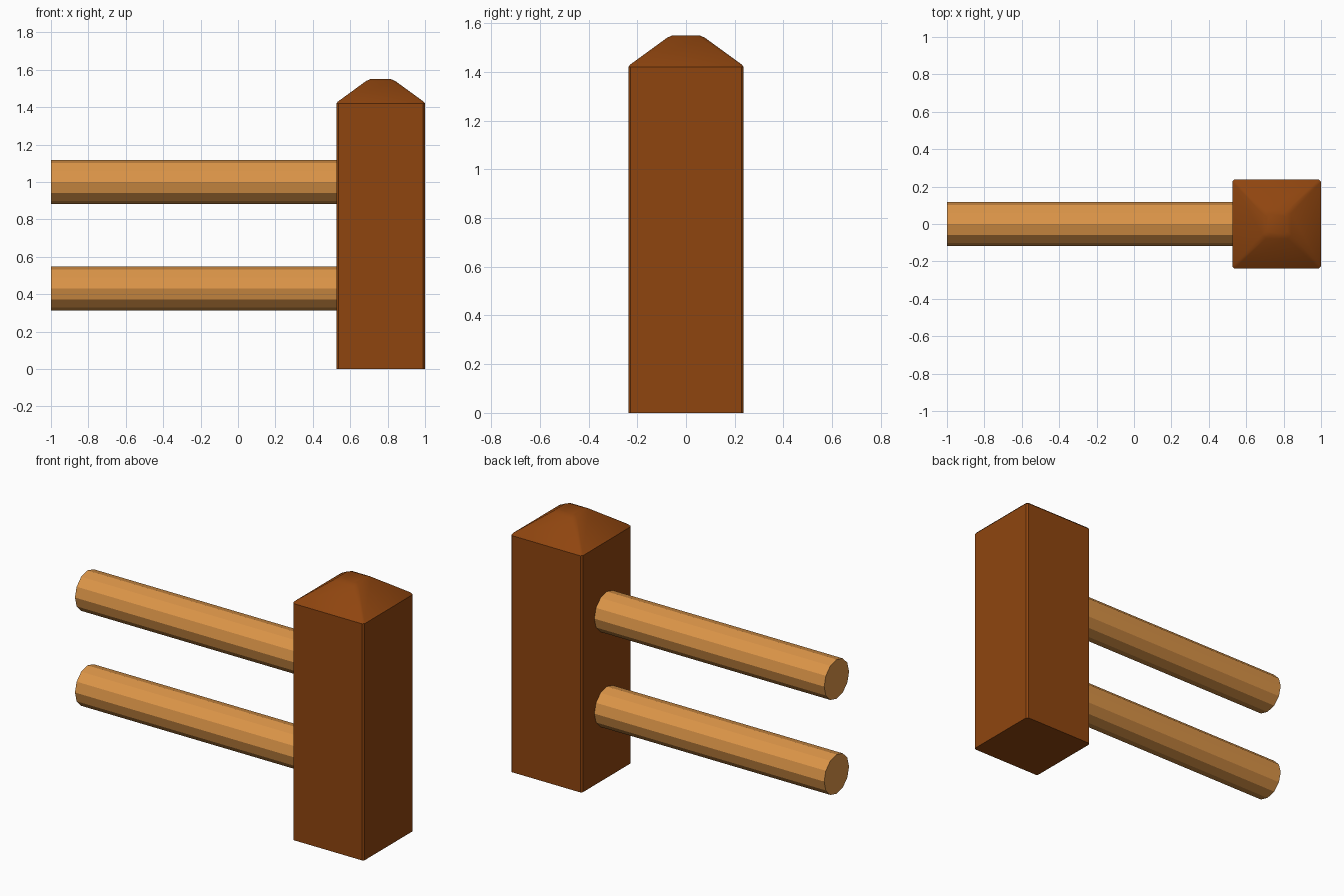
import bpy, bmesh, math
from mathutils import Matrix

if "Cube" in bpy.data.objects:
    bpy.data.objects.remove(bpy.data.objects["Cube"])


def material(name, srgb):
    m = bpy.data.materials.new(name)
    lin = [((c / 255 + 0.055) / 1.055) ** 2.4 for c in srgb]
    m.diffuse_color = (*lin, 1)
    m.use_nodes = True
    m.node_tree.nodes["Principled BSDF"].inputs["Base Color"].default_value = m.diffuse_color
    return m


dark = material("dark brown wood", (143, 69, 15))
light = material("light wood", (220, 149, 72))


def finish(name, bm, mat):
    bmesh.ops.recalc_face_normals(bm, faces=bm.faces)
    me = bpy.data.meshes.new(name)
    bm.to_mesh(me)
    bm.free()
    me.materials.append(mat)
    ob = bpy.data.objects.new(name, me)
    bpy.context.collection.objects.link(ob)
    return ob


# Post: stacked square sections with chamfered corners, (half width, z, chamfer)
sections = [(0.237, 0, 0.01), (0.237, 1.42, 0.01), (0.229, 1.43, 0.012),
            (0.078, 1.54, 0.02), (0.055, 1.55, 0.015)]
bm = bmesh.new()
rings = []
for h, z, c in sections:
    pts = []
    for k in range(4):
        rot = Matrix.Rotation(k * math.pi / 2, 2)
        pts += [rot @ Matrix.Identity(2).col[0] * h + rot @ Matrix.Identity(2).col[1] * s
                for s in (c - h, h - c)]
    rings.append([bm.verts.new((p.x + 0.763, p.y, z)) for p in pts])
for a, b in zip(rings, rings[1:]):
    for i in range(8):
        j = (i + 1) % 8
        f = bm.faces.new((a[i], a[j], b[j], b[i]))
        f.smooth = a is not rings[0]      # soft cap, flat shaft
bm.faces.new(rings[0][::-1])
bm.faces.new(rings[-1]).smooth = True
# keep a crisp line where the cap meets the shaft
for i in range(8):
    bm.edges.get((rings[1][i], rings[1][(i + 1) % 8])).smooth = False
finish("post", bm, dark)

# Two twelve-sided rails running into the post
for name, z in (("lower_rail", 0.43), ("upper_rail", 1.0)):
    bm = bmesh.new()
    x0, x1 = -1.0, 0.56
    bmesh.ops.create_cone(bm, cap_ends=True, segments=12, radius1=0.118,
                          radius2=0.118, depth=x1 - x0,
                          matrix=Matrix.Translation(((x0 + x1) / 2, 0, z))
                          @ Matrix.Rotation(math.pi / 2, 4, 'Y'))
    finish(name, bm, light)
